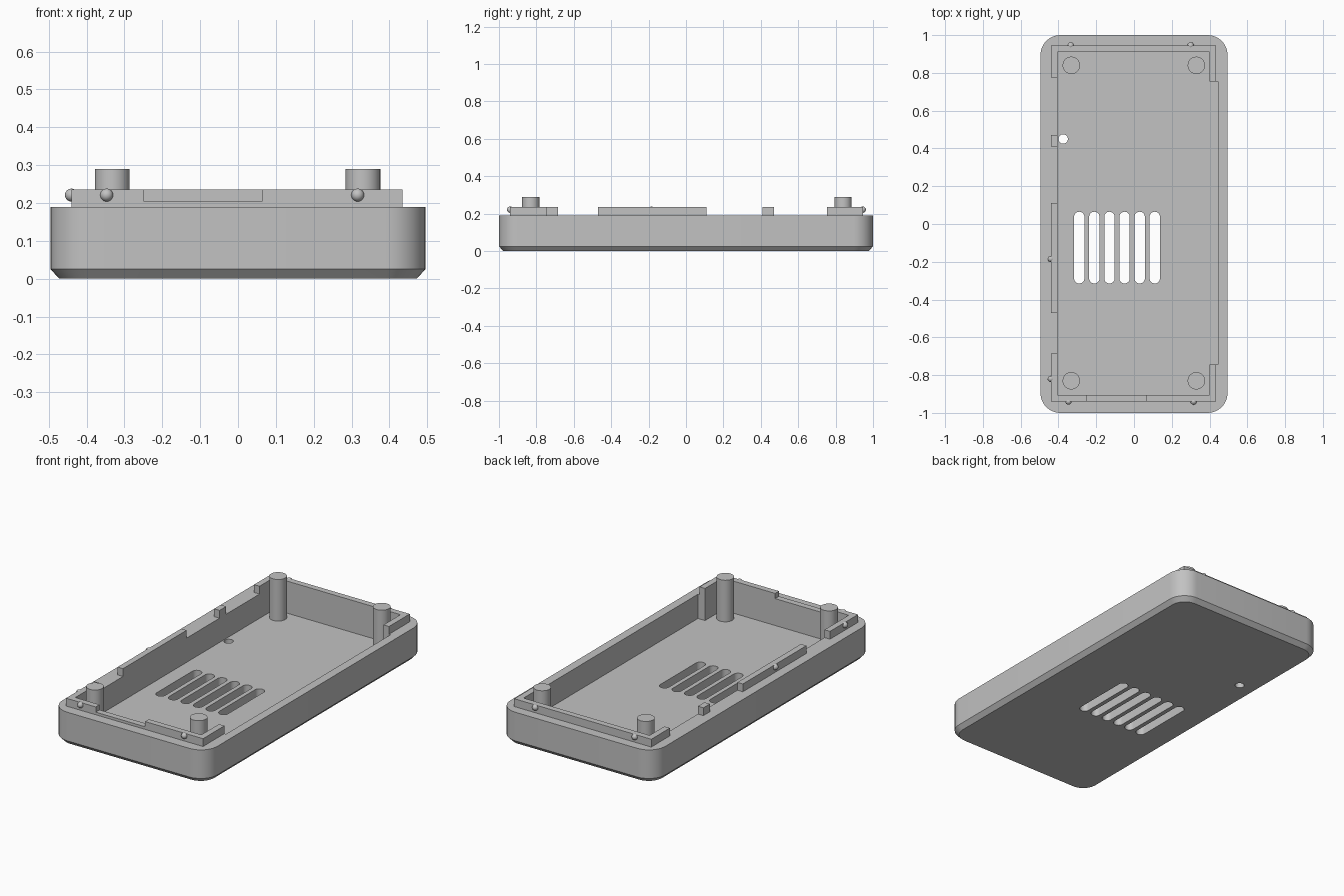
import bpy, bmesh
from math import pi, sin, cos

default = bpy.data.objects.get("Cube")
if default:
    bpy.data.objects.remove(default, do_unlink=True)

grey = bpy.data.materials.new("grey plastic")
grey.use_nodes = True
COLOUR = (0.54, 0.54, 0.54, 1)
grey.diffuse_color = COLOUR
grey.node_tree.nodes["Principled BSDF"].inputs["Base Color"].default_value = COLOUR

FLOOR, RIM, LIP = 0.05, 0.19, 0.235   # heights of floor, rim and lip


def finish(name, bm):
    bmesh.ops.recalc_face_normals(bm, faces=bm.faces)
    mesh = bpy.data.meshes.new(name)
    bm.to_mesh(mesh)
    bm.free()
    mesh.materials.append(grey)
    obj = bpy.data.objects.new(name, mesh)
    bpy.context.collection.objects.link(obj)
    return obj


def loft(name, levels):
    """Skin a stack of (outline, z) levels and cap both ends."""
    bm = bmesh.new()
    rings = [[bm.verts.new((x, y, z)) for x, y in pts] for pts, z in levels]
    for low, high in zip(rings, rings[1:]):
        for i in range(len(low)):
            bm.faces.new((low[i - 1], low[i], high[i], high[i - 1]))
    bm.faces.new(rings[0][::-1])
    bm.faces.new(rings[-1])
    return finish(name, bm)


def prism(name, outline, z0, z1):
    return loft(name, [(outline, z0), (outline, z1)])


def rounded(cx, cy, hx, hy, r, steps=10):
    """Outline of a rectangle with round corners."""
    pts = []
    for k, (sx, sy) in enumerate([(1, 1), (-1, 1), (-1, -1), (1, -1)]):
        for i in range(steps + 1):
            a = (k + i / steps) * pi / 2
            pts.append((cx + sx * (hx - r) + r * cos(a),
                        cy + sy * (hy - r) + r * sin(a)))
    return pts


def circle(cx, cy, r, n=32):
    return [(cx + r * cos(2 * pi * i / n), cy + r * sin(2 * pi * i / n)) for i in range(n)]


def box(x0, x1, y0, y1):
    return [(x0, y0), (x1, y0), (x1, y1), (x0, y1)]


def cut(obj, cutters):
    for c in cutters:
        mod = obj.modifiers.new("cut", "BOOLEAN")
        mod.operation, mod.solver, mod.object = "DIFFERENCE", "EXACT", c
    bpy.context.view_layer.update()
    graph = bpy.context.evaluated_depsgraph_get()
    mesh = bpy.data.meshes.new_from_object(obj.evaluated_get(graph))
    obj.modifiers.clear()
    obj.data = mesh
    for c in cutters:
        bpy.data.objects.remove(c, do_unlink=True)


def smooth(obj):
    bpy.ops.object.select_all(action="DESELECT")
    obj.select_set(True)
    bpy.context.view_layer.objects.active = obj
    bpy.ops.object.shade_smooth_by_angle(angle=0.5)


# Tray body with rounded corners and a bevelled base
full = rounded(0, 0, 0.495, 1.0, 0.105)
base = rounded(0, 0, 0.472, 0.977, 0.085)
body = loft("tray_body", [(base, 0), (full, 0.025), (full, RIM)])

# Cavity with a deeper bay in the +x wall
L, R, F, B = -0.405, 0.40, -0.905, 0.91
BAY, BAY_F, BAY_B = 0.445, -0.745, 0.755
cavity = [(L, F), (R, F), (R, BAY_F), (BAY, BAY_F), (BAY, BAY_B), (R, BAY_B), (R, B), (L, B)]
cutters = [prism("cavity_cutter", cavity, FLOOR, 0.4)]

# Vent slots and the small floor hole
for i in range(6):
    slot = rounded(-0.29 + 0.08 * i, -0.125, 0.0275, 0.19, 0.0274, 8)
    cutters.append(prism("slot_cutter", slot, -0.1, 0.1))
cutters.append(prism("hole_cutter", circle(-0.375, 0.45, 0.025), -0.1, 0.1))
cut(body, cutters)
smooth(body)

# Raised lip around the cavity
T = 0.035


def end_lip(name, inner, outer, left_end, right_end):
    return prism(name, [(L, left_end), (L, inner), (R, inner), (R, right_end),
                        (R + T, right_end), (R + T, outer), (L - T, outer),
                        (L - T, left_end)], RIM, LIP)


end_lip("back_lip", B, B + T, 0.775, BAY_B)
front_lip = end_lip("front_lip", F, F - T, -0.685, BAY_F)
cut(front_lip, [prism("notch_cutter", box(-0.25, 0.065, -1, -0.8), 0.205, 0.3)])
prism("side_lip_long", box(L - T, L, -0.47, 0.11), RIM, LIP)
prism("side_lip_short", box(L - T, L, 0.41, 0.47), RIM, LIP)

# Corner posts
for x in (-0.332, 0.33):
    for y in (-0.83, 0.84):
        smooth(prism("corner_post", circle(x, y, 0.046), FLOOR - 0.005, 0.29))

# Snap bumps on the outside of the lip
for x, y in [(-0.335, B + T), (0.30, B + T), (-0.347, F - T), (0.316, F - T),
             (L - T, -0.185), (L - T, -0.82)]:
    bm = bmesh.new()
    bmesh.ops.create_uvsphere(bm, u_segments=20, v_segments=12, radius=0.017)
    bmesh.ops.translate(bm, vec=(x, y, 0.221), verts=bm.verts)
    smooth(finish("snap_bump", bm))
